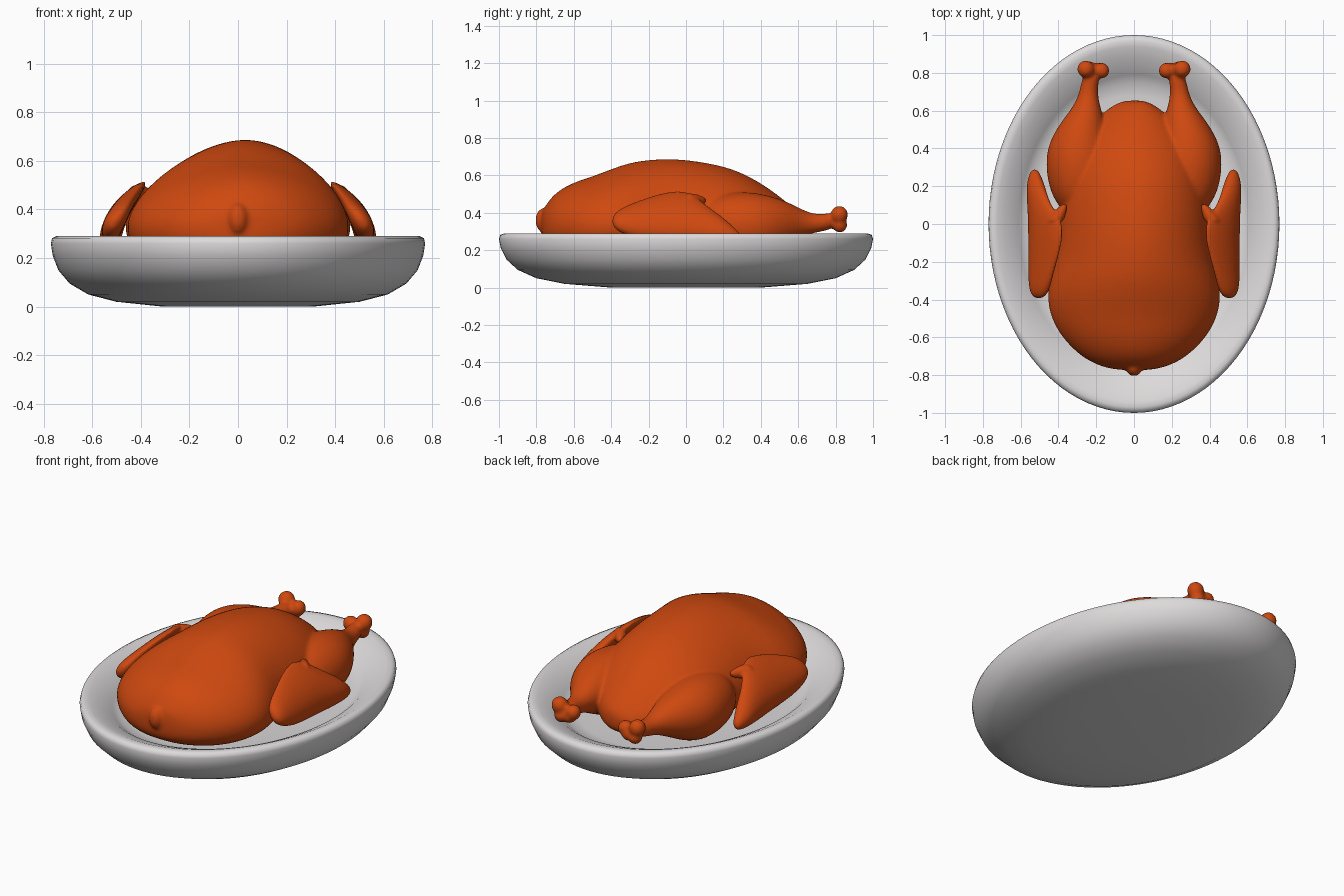
import bpy, bmesh, math
from mathutils import Matrix, Vector

if "Cube" in bpy.data.objects:
    bpy.data.objects.remove(bpy.data.objects["Cube"])


def material(name, color):
    m = bpy.data.materials.new(name)
    m.diffuse_color = (*color, 1)
    m.use_nodes = True
    m.node_tree.nodes["Principled BSDF"].inputs["Base Color"].default_value = m.diffuse_color
    return m


ROAST = material("roasted skin", (0.62, 0.066, 0.005))
CHINA = material("white china", (0.72, 0.70, 0.70))


def finish(bm, name, mat):
    bmesh.ops.recalc_face_normals(bm, faces=bm.faces)
    me = bpy.data.meshes.new(name)
    bm.to_mesh(me)
    bm.free()
    me.materials.append(mat)
    me.shade_smooth()
    ob = bpy.data.objects.new(name, me)
    bpy.context.collection.objects.link(ob)
    return ob


def loft(bm, rings):
    """Skin a list of closed point rings and cap both ends."""
    vr = [[bm.verts.new(p) for p in r] for r in rings]
    n = len(vr[0])
    for a, b in zip(vr, vr[1:]):
        for i in range(n):
            bm.faces.new((a[i], a[(i + 1) % n], b[(i + 1) % n], b[i]))
    bm.faces.new(vr[0])
    bm.faces.new(vr[-1])


def circle(x, y, z, r, n=16):
    return [(x + r * math.cos(2 * math.pi * i / n), y,
             z + r * math.sin(2 * math.pi * i / n)) for i in range(n)]


def ball(bm, pos, size):
    bmesh.ops.create_uvsphere(bm, u_segments=16, v_segments=10, radius=1,
                              matrix=Matrix.Translation(pos) @ Matrix.Diagonal((*size, 1)))


def melt(ob, voxel, smooth):
    """Round the lofts, fuse overlapping pieces and soften the seams."""
    s = ob.modifiers.new("round", 'SUBSURF')
    s.levels = s.render_levels = 2
    r = ob.modifiers.new("fuse", 'REMESH')
    r.mode = 'VOXEL'
    r.voxel_size = voxel
    r.use_smooth_shade = True
    m = ob.modifiers.new("soften", 'SMOOTH')
    m.factor = 0.5
    m.iterations = smooth


# Oval platter: one profile swept round an ellipse
profile = [(0.4, 0.004), (0.65, 0.02), (0.8, 0.05), (0.9, 0.095), (0.96, 0.15),
           (0.99, 0.21), (1.0, 0.26), (0.993, 0.282), (0.97, 0.29), (0.94, 0.287),
           (0.89, 0.268), (0.83, 0.243), (0.79, 0.215), (0.75, 0.19), (0.68, 0.18), (0.3, 0.178)]
bm = bmesh.new()
N = 96
loft(bm, [[(0.77 * r * math.cos(2 * math.pi * i / N), r * math.sin(2 * math.pi * i / N), z)
           for i in range(N)] for r, z in profile])
for v in bm.verts:
    if v.co.z < 0.005:
        v.co.z = 0
finish(bm, "platter", CHINA)

# Trunk sections: y, half width, top height, height of widest point, bottom
trunk = [(-0.775, 0.09, 0.40, 0.33, 0.27), (-0.75, 0.19, 0.44, 0.33, 0.23),
         (-0.70, 0.285, 0.51, 0.33, 0.20), (-0.6, 0.385, 0.565, 0.33, 0.17),
         (-0.5, 0.44, 0.595, 0.33, 0.16), (-0.4, 0.462, 0.635, 0.33, 0.16),
         (-0.3, 0.45, 0.67, 0.33, 0.16), (-0.2, 0.42, 0.685, 0.33, 0.16),
         (-0.1, 0.405, 0.69, 0.33, 0.16), (0.0, 0.40, 0.685, 0.33, 0.16),
         (0.1, 0.395, 0.67, 0.33, 0.16), (0.2, 0.385, 0.65, 0.33, 0.16),
         (0.3, 0.36, 0.615, 0.33, 0.16), (0.4, 0.32, 0.56, 0.33, 0.17),
         (0.5, 0.25, 0.49, 0.32, 0.18), (0.58, 0.175, 0.42, 0.31, 0.20),
         (0.63, 0.11, 0.37, 0.30, 0.22), (0.655, 0.05, 0.33, 0.29, 0.25)]


def trunk_ring(y, w, top, mid, bottom, n=32):
    ring = []
    for i in range(n):
        a = 2 * math.pi * i / n
        c, s = math.cos(a), math.sin(a)
        e = 2 / 1.8 if s > 0 else 2 / 2.5
        h = top - mid if s > 0 else mid - bottom
        x = w * math.copysign(abs(c) ** e, c) + 0.03 * max(s, 0) ** 2
        ring.append((x, y, mid + h * math.copysign(abs(s) ** e, s)))
    return ring


bm = bmesh.new()
loft(bm, [trunk_ring(*t) for t in trunk])
ball(bm, (0, -0.765, 0.36), (0.043, 0.042, 0.065))  # neck stub

# Drumsticks: x, y, z, radius, then the bone knuckles
leg = [(0.26, 0.04, 0.33, 0.09), (0.275, 0.12, 0.335, 0.15), (0.285, 0.22, 0.335, 0.175),
       (0.29, 0.33, 0.335, 0.182), (0.29, 0.43, 0.335, 0.165), (0.275, 0.53, 0.345, 0.122),
       (0.255, 0.60, 0.345, 0.085), (0.245, 0.66, 0.343, 0.058),
       (0.238, 0.72, 0.345, 0.047), (0.225, 0.80, 0.36, 0.047)]
knuckles = [(0.255, 0.82, 0.39, 0.048), (0.172, 0.812, 0.365, 0.044),
            (0.242, 0.822, 0.335, 0.042), (0.195, 0.815, 0.34, 0.042)]
for side in (-1, 1):
    loft(bm, [circle(side * x, y, z, r) for x, y, z, r in leg])
    for x, y, z, r in knuckles:
        ball(bm, (side * x, y, z), (r, r, r))
melt(finish(bm, "roast_bird", ROAST), 0.01, 8)

# Wings: curved slab sections (y, bottom, top) leaning on the body, plus a pointed tip
wing = [(-0.395, 0.33, 0.38), (-0.36, 0.295, 0.42), (-0.28, 0.265, 0.455),
        (-0.2, 0.25, 0.485), (-0.08, 0.24, 0.52), (0.02, 0.235, 0.515),
        (0.08, 0.23, 0.465), (0.13, 0.23, 0.425), (0.2, 0.23, 0.375),
        (0.26, 0.235, 0.32), (0.29, 0.25, 0.29)]
tip = [(0.425, 0.0, 0.46, 0.05), (0.40, 0.05, 0.463, 0.04), (0.365, 0.11, 0.465, 0.016)]


def wing_ring(side, y, lo, hi, n=20):
    ring = []
    thick = 0.048 * min(1, (hi - lo) / 0.13)
    for i in range(n):
        a = 2 * math.pi * i / n
        z = (lo + hi) / 2 + (hi - lo) / 2 * math.sin(a)
        ring.append((side * (0.527 - 2.0 * (z - 0.25) ** 2 + thick * math.cos(a)), y, z))
    return ring


for side, name in ((-1, "left_wing"), (1, "right_wing")):
    bm = bmesh.new()
    loft(bm, [wing_ring(side, *w) for w in wing])
    loft(bm, [circle(side * x, y, z, r) for x, y, z, r in tip])
    melt(finish(bm, name, ROAST), 0.008, 4)
